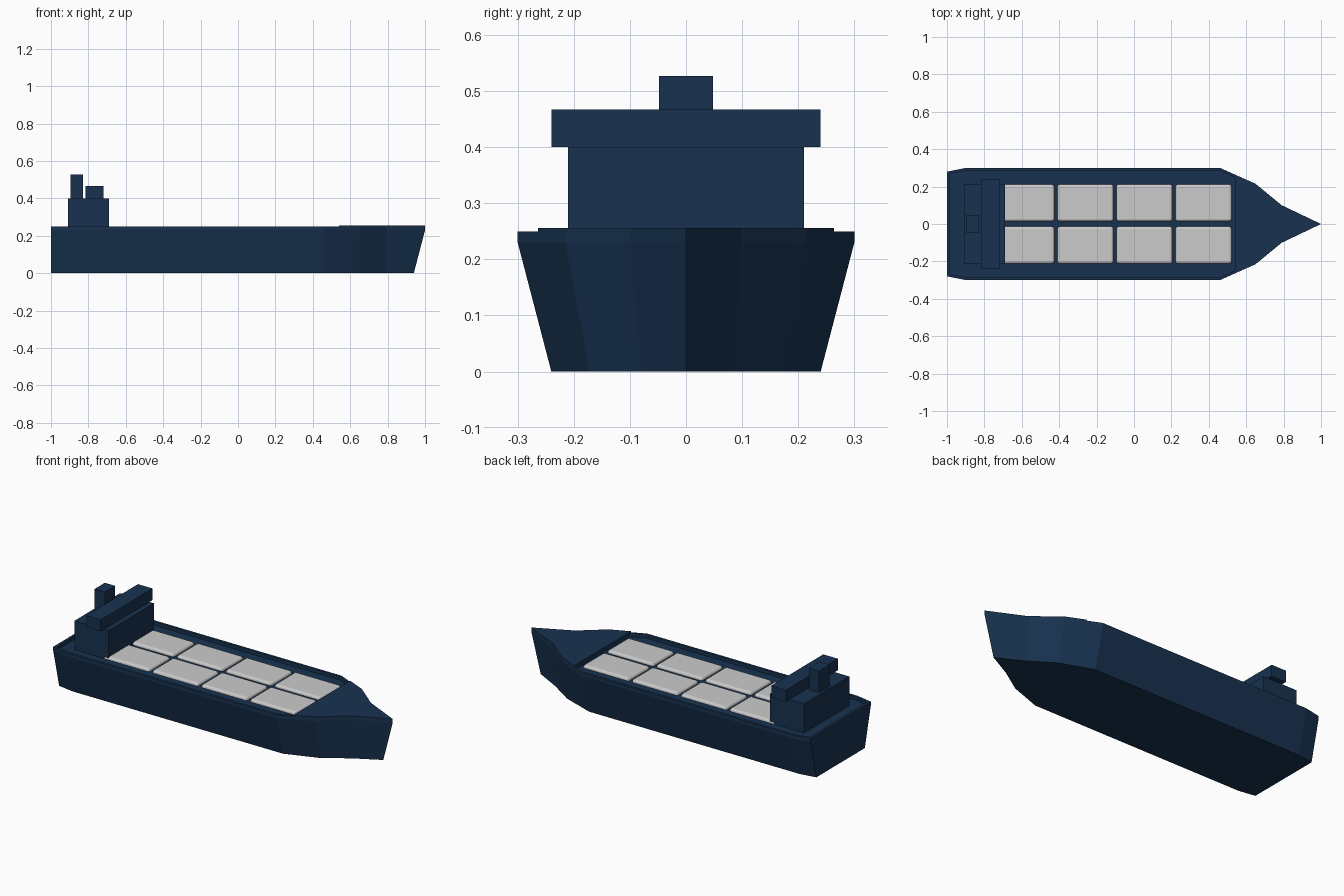
import bpy, bmesh

if "Cube" in bpy.data.objects:
    bpy.data.objects.remove(bpy.data.objects["Cube"])

navy = bpy.data.materials.new("navy_paint")
navy.diffuse_color = (0.009, 0.032, 0.08, 1)
navy.use_nodes = True
navy.node_tree.nodes["Principled BSDF"].inputs["Base Color"].default_value = navy.diffuse_color

DECK, RAIL, FORE = 0.23, 0.25, 0.256


def loft(name, rings, mat=navy):
    """Skin a stack of equal-length closed outlines and cap both ends."""
    bm = bmesh.new()
    loops = [[bm.verts.new(p) for p in ring] for ring in rings]
    n = len(loops[0])
    for a, b in zip(loops, loops[1:]):
        for i in range(n):
            j = (i + 1) % n
            bm.faces.new((a[i], a[j], b[j], b[i]))
    bm.faces.new(loops[0][::-1])
    bm.faces.new(loops[-1])
    bmesh.ops.recalc_face_normals(bm, faces=bm.faces)
    me = bpy.data.meshes.new(name)
    bm.to_mesh(me)
    bm.free()
    ob = bpy.data.objects.new(name, me)
    bpy.context.collection.objects.link(ob)
    if mat:
        me.materials.append(mat)
    return ob


def box(name, x0, x1, y0, y1, z0, z1, mat=navy):
    rect = [(x0, y0), (x1, y0), (x1, y1), (x0, y1)]
    return loft(name, [[(x, y, z) for x, y in rect] for z in (z0, z1)], mat)


def prism(name, pts, z0, z1):
    return loft(name, [[(x, y, z) for x, y in pts] for z in (z0, z1)])


def mirrored(half):
    """Closed outline from starboard points and their port mirror."""
    return [(x, -y) for x, y in half] + [(x, y) for x, y in reversed(half) if y > 0]


# Hull: flared sides, raked stem
half = [(-1, 0.28), (-0.9, 0.30), (0.46, 0.30), (0.65, 0.215), (0.79, 0.10), (1.0, 0)]
outline = mirrored(half)
keel = [(0.94 if x == 1.0 else x, y * 0.8, 0) for x, y in outline]
loft("hull", [keel, [(x, y, DECK) for x, y in outline]])

# Raised foredeck
prism("foredeck", mirrored([(0.54, 0.264)] + half[3:]), DECK, FORE)

# Bulwark rail around the open main deck
outer = [(0.54, 0.264), (0.46, 0.30), (-0.9, 0.30), (-1, 0.28)]
inner = [(0.54, 0.249), (0.457, 0.285), (-0.9, 0.285), (-0.985, 0.268)]
full = lambda pts: pts + [(x, -y) for x, y in reversed(pts)]
prism("bulwark", full(outer) + full(inner)[::-1], DECK, RAIL)

# Hatch covers: two rows of four, rounded edges
for row, cy in enumerate((-0.113, 0.113)):
    for col in range(4):
        cx = -0.576 + 0.316 * col
        cover = box(f"hatch_cover_{row}_{col}", cx - 0.15, cx + 0.15,
                    cy - 0.099, cy + 0.099, 0.215, 0.246, None)
        bev = cover.modifiers.new("rounded", "BEVEL")
        bev.width = 0.014
        bev.segments = 3

# Deckhouse, bridge and funnel
box("deckhouse", -0.91, -0.69, -0.21, 0.21, DECK, 0.40)
box("bridge", -0.815, -0.72, -0.24, 0.24, 0.40, 0.467)
box("funnel", -0.895, -0.828, -0.048, 0.048, 0.40, 0.527)
